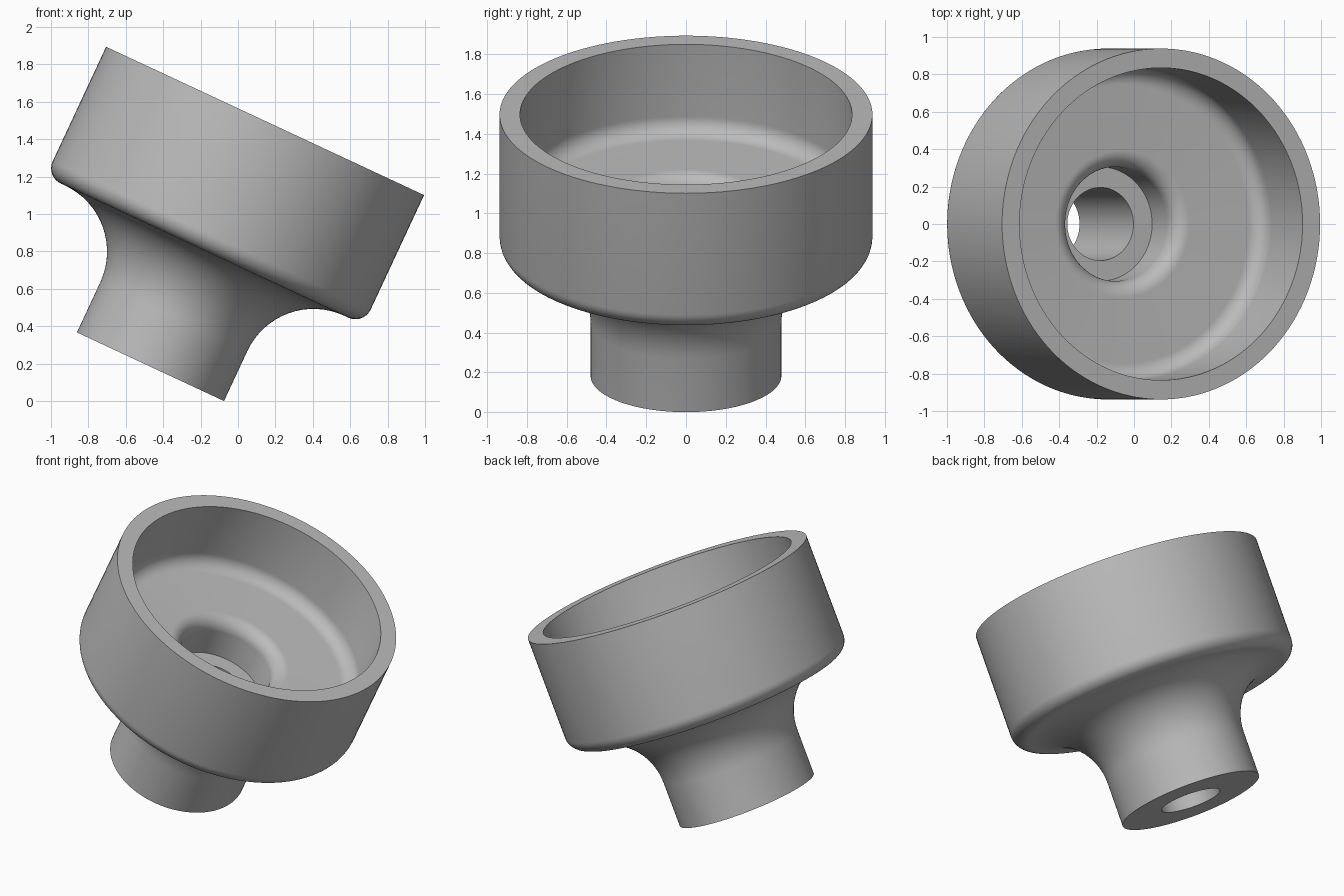
import bpy, bmesh
from math import sin, cos, pi, radians

SEGMENTS = 128
TILT = radians(25)

cube = bpy.data.objects.get("Cube")
if cube:
    bpy.data.objects.remove(cube, do_unlink=True)

grey = bpy.data.materials.new("plain_grey")
grey.use_nodes = True
colour = (0.5, 0.5, 0.5, 1)
grey.diffuse_color = colour
grey.node_tree.nodes["Principled BSDF"].inputs["Base Color"].default_value = colour


def arc(cx, cz, r, start, end, steps=10):
    """Profile points (radius, height) along an arc, angles in degrees."""
    angles = [radians(start + (end - start) * i / steps) for i in range(steps + 1)]
    return [(cx + r * cos(a), cz + r * sin(a)) for a in angles]


# Main dimensions, measured along the axis from the foot
HEIGHT, CUP_BASE, FLOOR, STEP = 1.45, 0.685, 0.96, 0.682
CUP_R, INNER_R, COUNTERBORE_R, BORE_R = 0.938, 0.835, 0.305, 0.195
FOOT_X, FOOT_Y, EDGE, NECK = 0.434, 0.48, 0.09, 0.39

# Closed section: outer wall, neck, foot, bore, counterbore, floor, inner wall
outer = [(CUP_R, HEIGHT)] + arc(CUP_R - EDGE, CUP_BASE + EDGE, EDGE, 0, -90)
neck = arc(FOOT_X + NECK, CUP_BASE - NECK, NECK, 90, 180, 16) + [(FOOT_X, 0)]
inner = [(BORE_R, 0), (BORE_R, STEP), (COUNTERBORE_R, STEP)]
inner += arc(COUNTERBORE_R + EDGE, FLOOR - EDGE, EDGE, 180, 90)
inner += arc(INNER_R - EDGE, FLOOR + EDGE, EDGE, -90, 0)
inner += [(INNER_R, HEIGHT)]


def widen(r):
    """The foot is slightly oval; the oval fades out towards the cup."""
    fade = (r - FOOT_X) / NECK
    return r + (FOOT_Y - FOOT_X) * (1 - fade) + 0.024 * fade


section = [(r, r, z) for r, z in outer]
section += [(r, widen(r), z) for r, z in neck]
section += [(r, r, z) for r, z in inner]

# Revolve the section into a closed solid
bm = bmesh.new()
rings = []
for i in range(SEGMENTS):
    a = 2 * pi * i / SEGMENTS
    rings.append([bm.verts.new((rx * cos(a), ry * sin(a), z)) for rx, ry, z in section])
count = len(section)
for i in range(SEGMENTS):
    here, there = rings[i], rings[(i + 1) % SEGMENTS]
    for j in range(count):
        k = (j + 1) % count
        bm.faces.new((here[j], here[k], there[k], there[j]))
bmesh.ops.recalc_face_normals(bm, faces=bm.faces)

mesh = bpy.data.meshes.new("tilted_cup")
bm.to_mesh(mesh)
bm.free()
mesh.materials.append(grey)
cup = bpy.data.objects.new("tilted_cup", mesh)
bpy.context.collection.objects.link(cup)

# Lean the cup so that the edge of its foot rests on the ground
cup.rotation_euler.y = TILT
cup.location = (-0.468, 0, FOOT_X * sin(TILT))

bpy.ops.object.select_all(action="DESELECT")
cup.select_set(True)
bpy.context.view_layer.objects.active = cup
bpy.ops.object.shade_smooth_by_angle(angle=radians(30))
